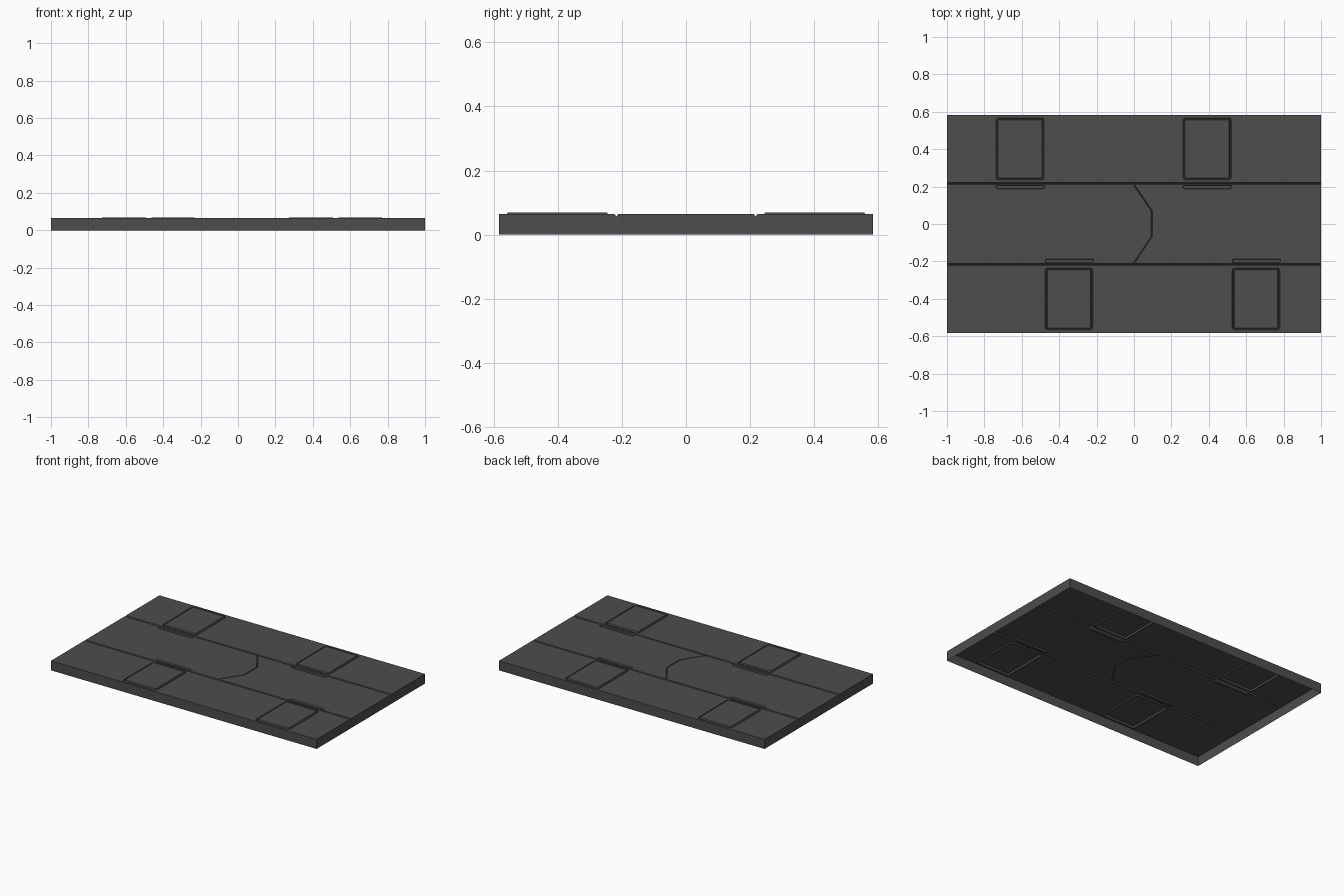
import bpy, bmesh, math
from mathutils import Vector

if "Cube" in bpy.data.objects:
    bpy.data.objects.remove(bpy.data.objects["Cube"])

HX, HY, TOP = 1.0, 0.583, 0.065      # half length, half width, deck height
SEAM, SW, SD = 0.217, 0.006, 0.008   # long seam position, half width, depth

mat = bpy.data.materials.new("dark_grey")
mat.diffuse_color = (0.075, 0.075, 0.075, 1)
mat.use_nodes = True
mat.node_tree.nodes["Principled BSDF"].inputs["Base Color"].default_value = mat.diffuse_color


def finish(bm, name):
    me = bpy.data.meshes.new(name)
    bm.to_mesh(me)
    bm.free()
    me.materials.append(mat)
    ob = bpy.data.objects.new(name, me)
    bpy.context.collection.objects.link(ob)
    return ob


def rounded_rect(x0, x1, y0, y1, r, inset=0.0, steps=3):
    """Counter-clockwise outline, shrunk by inset."""
    x0, x1, y0, y1 = x0 + inset, x1 - inset, y0 + inset, y1 - inset
    r = max(r - inset, 0.002)
    pts = []
    for cx, cy, a in ((x1 - r, y1 - r, 0), (x0 + r, y1 - r, 90),
                      (x0 + r, y0 + r, 180), (x1 - r, y0 + r, 270)):
        for i in range(steps + 1):
            t = math.radians(a + 90 * i / steps)
            pts.append((cx + r * math.cos(t), cy + r * math.sin(t)))
    return pts


def stepped(name, rings):
    """Join outlines (points, z) from outside in and cap the last one."""
    bm = bmesh.new()
    loops = [[bm.verts.new((x, y, z)) for x, y in pts] for pts, z in rings]
    for a, b in zip(loops, loops[1:]):
        n = len(a)
        for i in range(n):
            j = (i + 1) % n
            bm.faces.new((a[i], a[j], b[j], b[i]))
    bm.faces.new(loops[-1])
    finish(bm, name)


holes = {-1: [], 0: [], 1: []}       # openings in the lower, middle, upper strip

# Four hatch panels and their slots, alternating along the two sides
for k in (0, 1):
    for side, x0, x1 in ((1, -0.738 + k, -0.48 + k), (-1, -0.475 + k, -0.22 + k)):
        tag = f"{'rear' if side > 0 else 'front'}_{k + 1}"
        ya, yb = sorted((side * 0.234, side * 0.568))
        rr = lambda d: rounded_rect(x0, x1, ya, yb, 0.016, d)
        holes[side].append(rr(0))
        stepped("hatch_panel_" + tag, [(rr(0), TOP), (rr(0.003), TOP - 0.008),
                                       (rr(0.008), TOP - 0.008), (rr(0.012), TOP + 0.004)])
        ya, yb = sorted((side * 0.187, side * 0.208))
        ss = lambda d: rounded_rect(x0, x1 + 0.004, ya, yb, 0.009, d)
        holes[0].append(ss(0))
        stepped("hatch_slot_" + tag, [(ss(0), TOP), (ss(0.003), TOP - 0.009)])

# Angled centre joint across the middle strip
path = [(0, -0.209), (0.094, -0.068), (0.094, 0.072), (0, 0.209)]


def ribbon(w):
    return [(x + w, y) for x, y in path] + [(x - w, y) for x, y in reversed(path)]


holes[0].append(ribbon(0.004))
stepped("centre_joint", [(ribbon(0.004), TOP), (ribbon(0.001), TOP - 0.005)])

# Deck: three flat strips with the openings left out
bm = bmesh.new()
s = SEAM
for k, y0, y1 in ((-1, -HY, -s - SW), (0, -s + SW, s - SW), (1, s + SW, HY)):
    edges = []
    for pts in [[(-HX, y0), (HX, y0), (HX, y1), (-HX, y1)]] + holes[k]:
        vs = [bm.verts.new((x, y, TOP)) for x, y in pts]
        edges += [bm.edges.new((vs[i], vs[(i + 1) % len(vs)])) for i in range(len(vs))]
    bmesh.ops.triangle_fill(bm, edges=edges, use_beauty=True, normal=(0, 0, 1))
for f in bm.faces:
    f.normal_update()
    if f.normal.z < 0:
        f.normal_flip()
bmesh.ops.dissolve_limit(bm, angle_limit=0.01, verts=bm.verts[:], edges=bm.edges[:])
finish(bm, "deck_top")

# V-shaped long seams
bm = bmesh.new()
for c in (-s, s):
    prof = [(c - SW, TOP), (c, TOP - SD), (c + SW, TOP)]
    rows = [[bm.verts.new((x, y, z)) for y, z in prof] for x in (-HX, HX)]
    for i in range(2):
        bm.faces.new((rows[0][i], rows[1][i], rows[1][i + 1], rows[0][i + 1]))
finish(bm, "long_seams")

# Skirt walls, open underneath; the end walls follow the seam notches
bm = bmesh.new()
for sx in (-1, 1):
    for y0, y1, a, b in ((-HY, -s, 0, 1), (-s, s, 1, 1), (s, HY, 1, 0)):
        pts = [(y0, 0), (y1, 0)]
        pts += [(y1, TOP - SD), (y1 - SW, TOP)] if b else [(y1, TOP)]
        pts += [(y0 + SW, TOP), (y0, TOP - SD)] if a else [(y0, TOP)]
        vs = [bm.verts.new((sx * HX, y, z)) for y, z in pts]
        bm.faces.new(vs if sx > 0 else vs[::-1])
for sy in (-1, 1):
    pts = [(-HX, 0), (HX, 0), (HX, TOP), (-HX, TOP)]
    vs = [bm.verts.new((x, sy * HY, z)) for x, z in pts]
    bm.faces.new(vs if sy < 0 else vs[::-1])
finish(bm, "skirt_walls")
